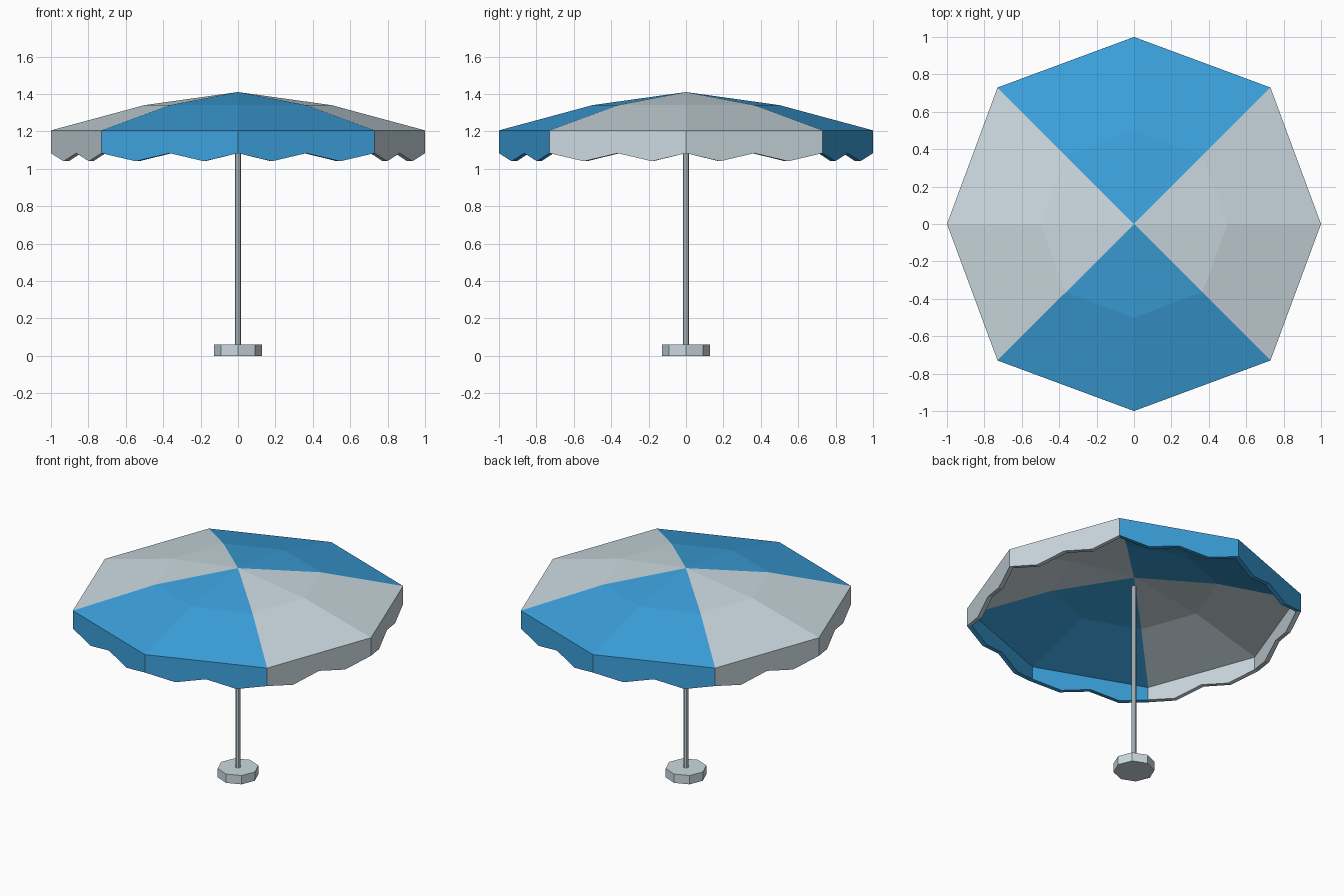
import bpy, bmesh, math
from mathutils import Vector

if "Cube" in bpy.data.objects:
    bpy.data.objects.remove(bpy.data.objects["Cube"])


def material(name, rgb):
    m = bpy.data.materials.new(name)
    m.diffuse_color = (*rgb, 1)
    m.use_nodes = True
    m.node_tree.nodes["Principled BSDF"].inputs["Base Color"].default_value = m.diffuse_color
    return m


GREY = material("light grey", (0.60, 0.70, 0.75))
BLUE = material("sky blue", (0.045, 0.36, 0.72))


def prism(name, radius, z0, z1):
    # eight-sided post with corners on the axes
    bpy.ops.mesh.primitive_cylinder_add(vertices=8, radius=radius, depth=z1 - z0,
                                        location=(0, 0, (z0 + z1) / 2))
    ob = bpy.context.object
    ob.name = name
    ob.data.materials.append(GREY)


prism("base", 0.127, 0, 0.06)
prism("pole", 0.016, 0.05, 1.31)

# Canopy: outer and inner octagonal shells joined along a scalloped hem
bm = bmesh.new()


def corner(i, scale, z):
    r = scale * (1.032 if i % 2 else 1.0)
    a = i * math.pi / 4
    return Vector((r * math.cos(a), r * math.sin(a), z))


def face(points, mat):
    f = bm.faces.new([bm.verts.new(p) for p in points])
    f.material_index = mat


def hem(i, scale):
    # two scallops per side
    a, b = corner(i, scale, 0), corner(i + 1, scale, 0)
    pts = []
    for k in range(5):
        p = a.lerp(b, k / 4)
        p.z = 1.04 if k % 2 else 1.083
        pts.append(p)
    return pts


for i in range(8):
    mid_angle = (i + 0.5) * math.pi / 4
    mat = 1 if abs(math.sin(mid_angle)) > abs(math.cos(mid_angle)) else 0
    # (rim scale, drop) for the outer and inner shells
    for s, drop in ((1.0, 0.0), (0.97, 0.035)):
        apex = Vector((0, 0, 1.41 - drop))
        m0, m1 = corner(i, 0.5, 1.34 - drop), corner(i + 1, 0.5, 1.34 - drop)
        r0, r1 = corner(i, s, 1.205 - drop), corner(i + 1, s, 1.205 - drop)
        face([apex, m0, m1], mat)
        face([m0, r0, r1, m1], mat)
        face([r1, r0] + hem(i, s), mat)
    outer, inner = hem(i, 1.0), hem(i, 0.97)
    for k in range(4):
        face([outer[k], inner[k], inner[k + 1], outer[k + 1]], mat)

bmesh.ops.remove_doubles(bm, verts=bm.verts, dist=0.0005)
bmesh.ops.recalc_face_normals(bm, faces=bm.faces)
mesh = bpy.data.meshes.new("canopy")
bm.to_mesh(mesh)
bm.free()
mesh.materials.append(GREY)
mesh.materials.append(BLUE)
canopy = bpy.data.objects.new("canopy", mesh)
bpy.context.collection.objects.link(canopy)
